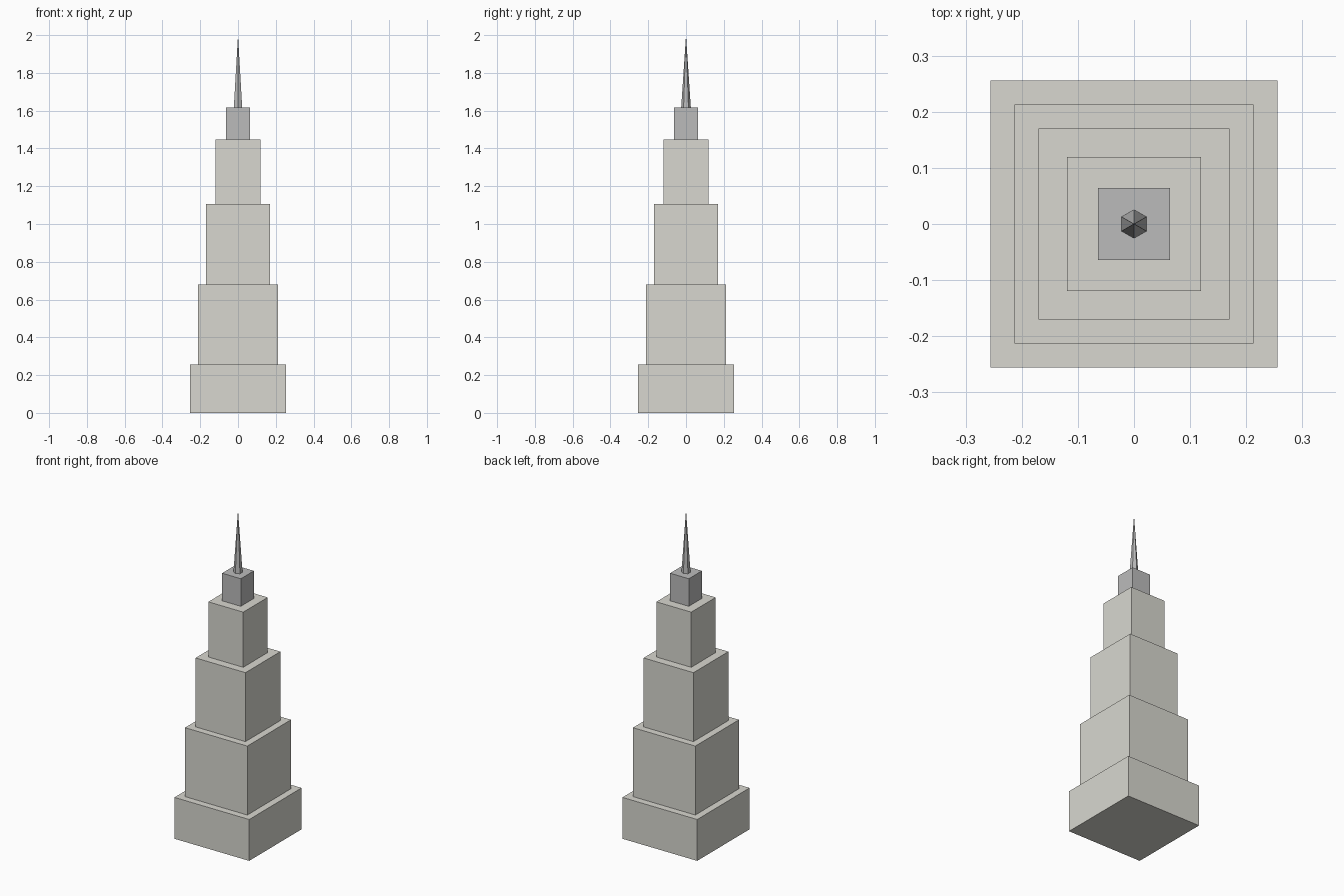
import bpy

if "Cube" in bpy.data.objects:
    bpy.data.objects.remove(bpy.data.objects["Cube"])

U = 2 / 47  # building module: the tower is 47 modules tall


def material(name, rgb):
    m = bpy.data.materials.new(name)
    m.diffuse_color = (*rgb, 1)
    m.use_nodes = True
    m.node_tree.nodes["Principled BSDF"].inputs["Base Color"].default_value = m.diffuse_color
    return m


stone = material("stone", (0.69, 0.685, 0.63))
steel = material("steel", (0.5, 0.5, 0.5))


def tier(name, half, z0, z1, mat):
    bpy.ops.mesh.primitive_cube_add(size=1, location=(0, 0, (z0 + z1) / 2 * U))
    ob = bpy.context.object
    ob.name = name
    ob.scale = (2 * half * U, 2 * half * U, (z1 - z0) * U)
    bpy.ops.object.transform_apply(location=False, rotation=False, scale=True)
    ob.data.materials.append(mat)


# Stepped tower: name, half width, bottom, top (in modules)
for name, half, z0, z1, mat in [
    ("base_tier", 6, 0, 6, stone),
    ("lower_tier", 5, 6, 16, stone),
    ("middle_tier", 4, 16, 26, stone),
    ("upper_tier", 2.8, 26, 34, stone),
    ("crown_block", 1.5, 34, 38, steel),
]:
    tier(name, half, z0, z1, mat)

# Six-sided spire, corner towards +y
bpy.ops.mesh.primitive_cone_add(vertices=6, radius1=0.6 * U, radius2=0,
                                depth=9 * U, location=(0, 0, 42.5 * U))
spire = bpy.context.object
spire.name = "spire"
spire.data.materials.append(steel)
